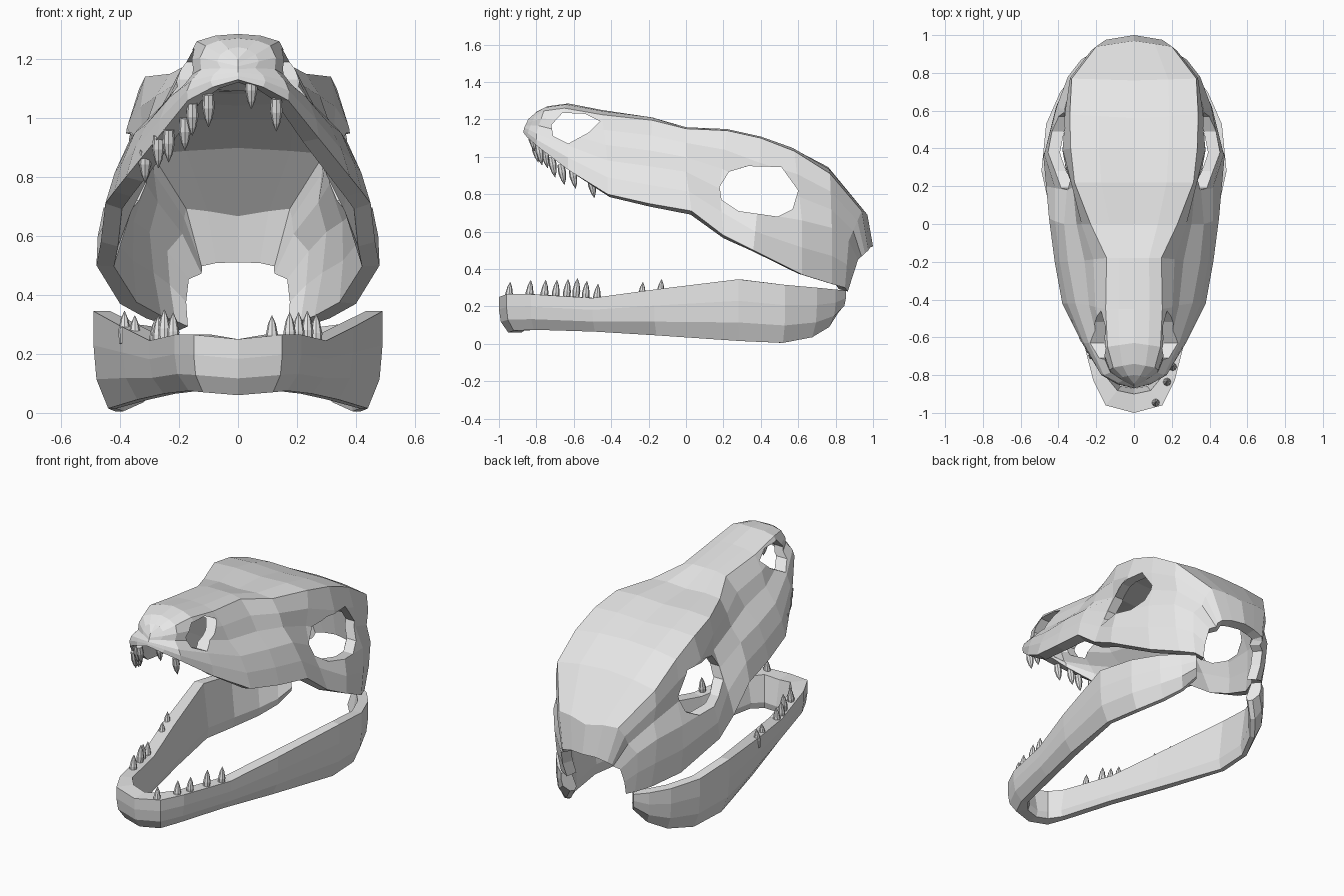
import bpy, bmesh
from mathutils import Vector

cube = bpy.data.objects.get("Cube")
if cube:
    bpy.data.objects.remove(cube, do_unlink=True)


def flat_material(name, color):
    mat = bpy.data.materials.new(name)
    mat.use_nodes = True
    mat.diffuse_color = color
    mat.node_tree.nodes["Principled BSDF"].inputs["Base Color"].default_value = color
    return mat


bone = flat_material("bone_grey", (0.8, 0.8, 0.8, 1))


def make_object(name, bm):
    bmesh.ops.recalc_face_normals(bm, faces=bm.faces)
    mesh = bpy.data.meshes.new(name)
    bm.to_mesh(mesh)
    bm.free()
    mesh.materials.append(bone)
    obj = bpy.data.objects.new(name, mesh)
    bpy.context.collection.objects.link(obj)
    return obj


def loft(bm, rings, closed=False):
    """Skin a list of equal-length point rows with quads."""
    rows = [[bm.verts.new(p) for p in ring] for ring in rings]
    for a, b in zip(rows, rows[1:]):
        count = len(a) if closed else len(a) - 1
        for i in range(count):
            j = (i + 1) % len(a)
            bm.faces.new((a[i], b[i], b[j], a[j]))
    return rows


def add_mirror(obj):
    mod = obj.modifiers.new("Mirror", 'MIRROR')
    mod.use_clip = True
    mod.merge_threshold = 0.002


def bake(obj):
    bpy.ops.object.select_all(action='DESELECT')
    obj.select_set(True)
    bpy.context.view_layer.objects.active = obj
    bpy.ops.object.convert(target='MESH')


# Cranium guide lines, each running from the snout tip to the back of the head
midline = [(0, y, z) for y, z in (
    (-.84, 1.2), (-.8, 1.24), (-.74, 1.27), (-.63, 1.285), (-.45, 1.25), (-.18, 1.21),
    (0, 1.15), (.22, 1.14), (.4, 1.1), (.56, 1.05), (.76, .945), (.97, .69), (1, .52))]
crown = [
    (0, -.85, 1.185), (.06, -.81, 1.215), (.11, -.76, 1.245), (.14, -.65, 1.26),
    (.15, -.45, 1.225), (.145, -.18, 1.195), (.23, 0, 1.15), (.315, .22, 1.14),
    (.335, .4, 1.1), (.34, .58, 1.03), (.33, .77, .91), (.2, .94, .71), (.15, .975, .5)]
cheek = [
    (0, -.865, 1.155), (.085, -.84, 1.145), (.16, -.8, 1.125), (.24, -.63, 1.06),
    (.31, -.42, .98), (.35, -.2, .95), (.37, 0, .92), (.355, .18, .83),
    (.455, .38, .7), (.41, .62, .66), (.35, .78, .62), (.28, .87, .55), (.2, .92, .45)]
rim = [
    (0, -.87, 1.13), (.085, -.85, 1.105), (.17, -.8, 1.06), (.275, -.63, .93),
    (.38, -.42, .8), (.42, -.2, .75), (.45, .03, .71), (.465, .2, .58),
    (.48, .36, .5), (.4, .62, .37), (.31, .78, .32), (.25, .85, .3), (.2, .865, .28)]


def between(a, b, t, bulge):
    """Blend two guide points, pushed sideways unless on the midline."""
    p = Vector(a).lerp(Vector(b), t)
    if p.x > 0:
        p.x += bulge
    return p


bm = bmesh.new()
loft(bm, [(m, between(m, c, .55, 0) + Vector((0, 0, .008)), c, between(c, k, .33, .002),
           between(c, k, .66, -.018), k, between(k, r, .5, .008), r)
          for m, c, k, r in zip(midline, crown, cheek, rim)])
cranium = make_object("cranium", bm)
add_mirror(cranium)
shell = cranium.modifiers.new("Shell", 'SOLIDIFY')
shell.thickness = .06
shell.offset = -1


# Eye sockets and nostrils, cut straight through both sides
def cut_opening(name, outline):
    bm = bmesh.new()
    rows = loft(bm, [[(x, y, z) for y, z in outline] for x in (-1, 1)], closed=True)
    for row in rows:
        bm.faces.new(row)
    cutter = make_object(name, bm)
    cutter.hide_render = True
    mod = cranium.modifiers.new(name, 'BOOLEAN')
    mod.operation = 'DIFFERENCE'
    mod.solver = 'EXACT'
    mod.object = cutter
    return cutter


cutters = [
    cut_opening("eye_socket_cutter", (
        (.18, .84), (.23, .92), (.33, .95), (.51, .945), (.6, .82),
        (.57, .72), (.49, .68), (.28, .71), (.19, .77))),
    cut_opening("nostril_cutter", (
        (-.72, 1.17), (-.66, 1.235), (-.54, 1.23), (-.46, 1.19),
        (-.52, 1.13), (-.63, 1.07), (-.71, 1.11)))]
bake(cranium)
for cutter in cutters:
    bpy.data.objects.remove(cutter, do_unlink=True)

# Lower jaw: outer edge path as x, y, top height, bottom height
jaw_path = [
    (0, -1, .25, .06), (.15, -.96, .265, .07), (.215, -.83, .265, .075),
    (.3, -.5, .245, .065), (.39, -.17, .29, .045), (.49, .28, .345, .015),
    (.465, .53, .315, .005), (.39, .7, .3, .035), (.31, .8, .29, .09), (.245, .855, .285, .17)]
rings = []
for i, (x, y, top, low) in enumerate(jaw_path):
    nxt = jaw_path[min(i + 1, len(jaw_path) - 1)]
    prv = jaw_path[i - 1] if i else (-nxt[0], nxt[1])
    run = Vector((nxt[0] - prv[0], nxt[1] - prv[1], 0)).normalized()
    inward = Vector((-run.y, run.x, 0))
    thick = .1 if i < 2 else .07 if i < 5 else .058
    section = ((0, 1), (0, .65), (.01, .3), (.05, 0), (thick + .02, 0),
               (thick + .03, .2), (thick, 1))
    rings.append([Vector((x, y, low + (top - low) * h)) + inward * d for d, h in section])
bm = bmesh.new()
rows = loft(bm, rings, closed=True)
bm.faces.new(rows[-1])
jaw = make_object("lower_jaw", bm)
add_mirror(jaw)
bake(jaw)


# Teeth: slim spikes, slightly swollen above the root
def add_tooth(name, root, tip, radius=.021, sides=8):
    root, tip = Vector(root), Vector(tip)
    turn = (tip - root).to_track_quat('Z', 'Y')
    length = (tip - root).length
    bm = bmesh.new()
    for a, b, r1, r2 in ((0, .4, .85, 1), (.4, .75, 1, .62), (.75, 1, .62, .05)):
        part = bmesh.ops.create_cone(bm, segments=sides, radius1=radius * r1,
                                     radius2=radius * r2, depth=length * (b - a),
                                     cap_ends=(a == 0))
        bmesh.ops.translate(bm, verts=part["verts"], vec=(0, 0, length * (a + b) / 2))
    bmesh.ops.remove_doubles(bm, verts=bm.verts, dist=.0005)
    for v in bm.verts:
        v.co = turn @ v.co + root
    make_object(name, bm)


upper_teeth = [
    (-.1, -.79, .97), (-.155, -.74, .94), (-.18, -.7, .89), (-.235, -.65, .85),
    (-.27, -.59, .83), (-.315, -.49, .78), (.045, -.81, 1.03), (.13, -.77, .955)]
for n, (x, y, z) in enumerate(upper_teeth):
    add_tooth(f"upper_tooth_{n}", (x, y - .02, z + .11), (x, y, z))

lower_teeth = [
    (-.22, -.69, .34), (-.25, -.58, .35), (-.27, -.53, .33), (-.28, -.47, .32),
    (-.35, -.23, .33), (-.385, -.13, .345), (.115, -.94, .33), (.175, -.83, .34),
    (.205, -.75, .34), (.235, -.63, .345), (.265, -.53, .335)]
for n, (x, y, z) in enumerate(lower_teeth):
    add_tooth(f"lower_tooth_{n}", (x, y - .01, z - .11), (x, y, z))
